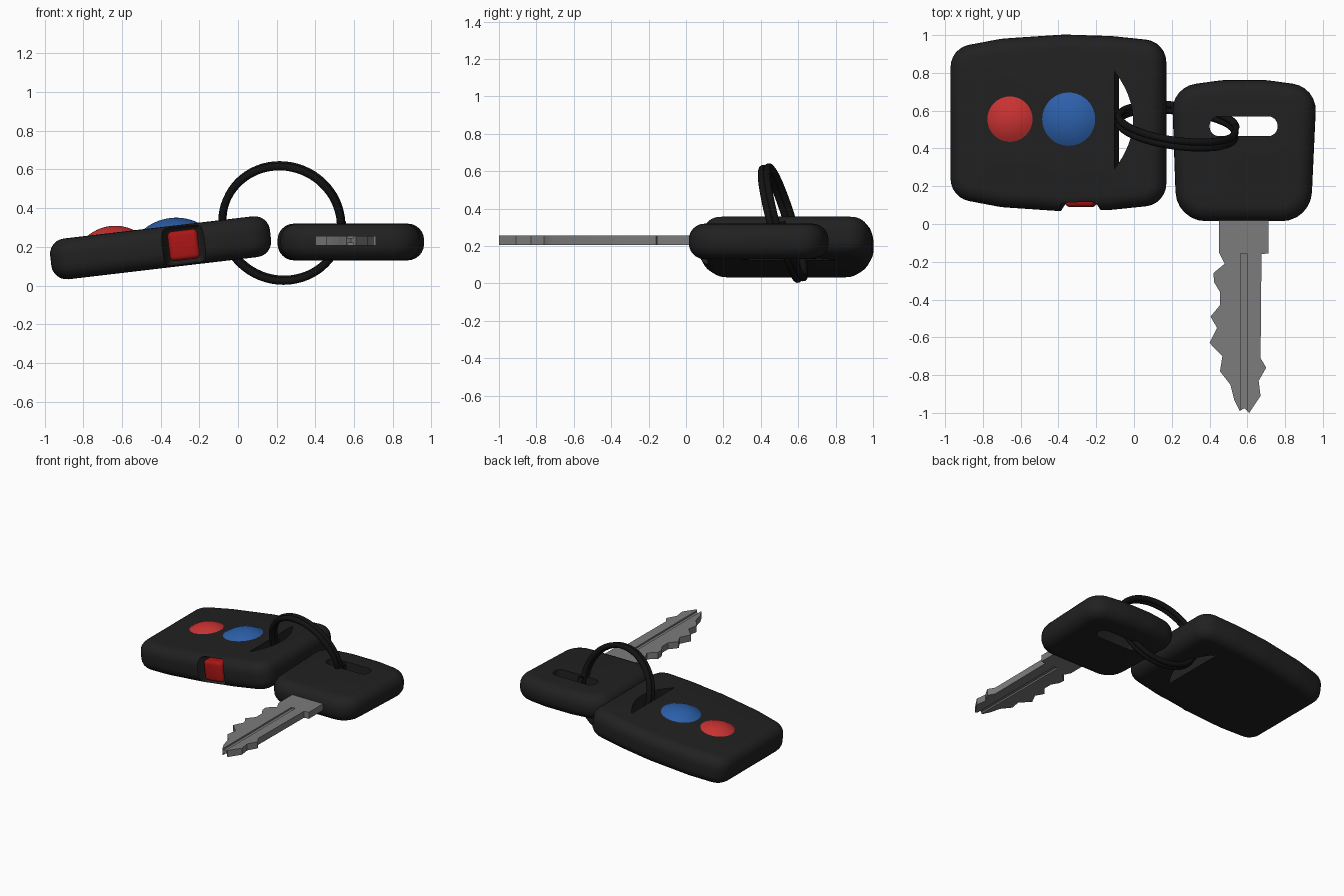
import bpy, bmesh
from math import sin, cos, tan, pi, radians
from mathutils import Matrix, Vector

if "Cube" in bpy.data.objects:
    bpy.data.objects.remove(bpy.data.objects["Cube"])


def material(name, rgb):
    m = bpy.data.materials.new(name)
    m.diffuse_color = (*rgb, 1)
    m.use_nodes = True
    m.node_tree.nodes["Principled BSDF"].inputs["Base Color"].default_value = m.diffuse_color
    return m


BLACK = material("black_plastic", (0.015, 0.015, 0.015))
RING = material("black_metal", (0.006, 0.006, 0.006))
RED = material("red_button", (0.58, 0.032, 0.032))
DARK_RED = material("dark_red_button", (0.40, 0.008, 0.008))
BLUE = material("blue_button", (0.025, 0.115, 0.40))
STEEL = material("steel", (0.2, 0.2, 0.2))


def finish(name, bm, mat=None, matrix=Matrix()):
    bmesh.ops.recalc_face_normals(bm, faces=bm.faces[:])
    me = bpy.data.meshes.new(name)
    bm.to_mesh(me)
    bm.free()
    ob = bpy.data.objects.new(name, me)
    bpy.context.collection.objects.link(ob)
    ob.matrix_world = matrix
    if mat:
        me.materials.append(mat)
    return ob


def fillet(corners, n=6):
    """Round each (x, y, radius) corner of an outline."""
    out = []
    for i, (x, y, r) in enumerate(corners):
        p = Vector((x, y))
        a = (Vector(corners[i - 1][:2]) - p).normalized()
        b = (Vector(corners[(i + 1) % len(corners)][:2]) - p).normalized()
        half = a.angle(b) / 2
        d = r / tan(half)
        centre = p + (a + b).normalized() * (r / sin(half))
        s, e = p + a * d - centre, p + b * d - centre
        for k in range(n + 1):
            w = s.angle(e)
            v = (s * sin(w * (1 - k / n)) + e * sin(w * k / n)) / sin(w)
            out.append(centre + v)
    return out


def slab(name, outline, z0, z1, mat=None, matrix=Matrix()):
    bm = bmesh.new()
    face = bm.faces.new([bm.verts.new((p[0], p[1], z0)) for p in outline])
    # keep the starting face so the slab is closed
    top = [bm.verts.new((p[0], p[1], z1)) for p in outline]
    low = list(face.verts)
    bm.faces.new(top)
    for k in range(len(top)):
        j = (k + 1) % len(top)
        bm.faces.new((low[k], low[j], top[j], top[k]))
    return finish(name, bm, mat, matrix)


def box(name, x, y, z, mat=None, matrix=Matrix()):
    return slab(name, [(x[0], y[0]), (x[1], y[0]), (x[1], y[1]), (x[0], y[1])],
                z[0], z[1], mat, matrix)


def complete(ob, bevel=0, cutters=(), segments=6):
    """Round the rim, cut the openings, then smooth."""
    bpy.context.view_layer.update()
    bpy.ops.object.select_all(action='DESELECT')
    bpy.context.view_layer.objects.active = ob
    ob.select_set(True)
    if bevel:
        m = ob.modifiers.new("round", 'BEVEL')
        m.width, m.segments = bevel, segments
        m.limit_method, m.angle_limit = 'ANGLE', radians(60)
        bpy.ops.object.modifier_apply(modifier=m.name)
    for c in cutters:
        m = ob.modifiers.new("cut", 'BOOLEAN')
        m.operation, m.solver, m.object = 'DIFFERENCE', 'EXACT', c
        bpy.ops.object.modifier_apply(modifier=m.name)
        bpy.data.objects.remove(c)
    bpy.ops.object.shade_smooth_by_angle(angle=radians(35))


# Remote fob, built flat and then tilted
FOB = Matrix.Translation((-0.4, 0.535, 0.195)) @ Matrix.Rotation(radians(-6.7), 4, 'Y')
upper = [(-0.572, 0.395, 0.12), (-0.3, 0.446, 0.5), (0.03, 0.468, 0.6),
         (0.28, 0.46, 0.5), (0.572, 0.43, 0.12)]
lower = [(x, -y, r) for x, y, r in reversed(upper)]
fob = slab("remote_fob", fillet(upper + lower), -0.106, 0.106, BLACK, FOB)

# D-shaped ring slot in the fob
arc = [(0.31 + 0.1 * (1 - s * s), 0.015 + 0.26 * s)
       for s in [k / 8 - 1 for k in range(17)]]
fob_slot = slab("fob_slot_cutter", arc, -0.3, 0.3, None, FOB)

# Tapered recess for the side button
bm = bmesh.new()
loops = [[bm.verts.new((0.12 + sx * w, y, sz * h))
          for sx, sz in ((-1, -1), (1, -1), (1, 1), (-1, 1))]
         for y, w, h in ((-0.50, 0.125, 0.12), (-0.375, 0.075, 0.085))]
bm.faces.new(loops[0])
bm.faces.new(loops[1])
for k in range(4):
    j = (k + 1) % 4
    bm.faces.new((loops[0][k], loops[0][j], loops[1][j], loops[1][k]))
recess = finish("recess_cutter", bm, None, FOB)
bv = recess.modifiers.new("round", 'BEVEL')
bv.width, bv.segments = 0.02, 3
complete(fob, 0.08, [fob_slot, recess])

# Side button
side = box("side_button", (0.042, 0.198), (-0.445, -0.34), (-0.077, 0.077), DARK_RED, FOB)
complete(side, 0.025, segments=4)


# Domed top buttons
def dome(name, x, r, h, mat):
    bm = bmesh.new()
    R = (r * r + h * h) / (2 * h)
    pts = [(r, 0.09)]
    for k in range(8):
        q = r * (1 - k / 7)
        pts.append((q, 0.105 + h - R + (R * R - q * q) ** 0.5))
    vs = [bm.verts.new((q, 0, z)) for q, z in pts]
    es = [bm.edges.new(p) for p in zip(vs, vs[1:])]
    bmesh.ops.spin(bm, geom=vs + es, cent=(0, 0, 0), axis=(0, 0, 1),
                   angle=2 * pi, steps=40)
    bmesh.ops.remove_doubles(bm, verts=bm.verts[:], dist=1e-5)
    complete(finish(name, bm, mat, FOB @ Matrix.Translation((x, 0.02, 0))))


dome("red_top_button", -0.246, 0.122, 0.037, RED)
dome("blue_top_button", 0.067, 0.143, 0.042, BLUE)

# Key head with its slot
head = slab("key_head", fillet([
    (0.2, 0.725, 0.14), (0.47, 0.762, 0.4), (0.7, 0.762, 0.4),
    (0.968, 0.725, 0.14), (0.935, 0.015, 0.16), (0.225, 0.015, 0.16)]),
    0.13, 0.32, BLACK)
head_slot = slab("head_slot_cutter", fillet([
    (0.4, 0.465, 0.05), (0.76, 0.465, 0.05), (0.76, 0.57, 0.05), (0.4, 0.57, 0.05)]),
    0, 0.5)
complete(head, 0.085, [head_slot])

# Toothed blade with a groove on both faces
teeth = [(0.45, 0.1), (0.45, -0.15), (0.48, -0.21), (0.42, -0.26), (0.425, -0.31),
         (0.455, -0.36), (0.455, -0.43), (0.405, -0.49), (0.44, -0.55), (0.4, -0.63),
         (0.468, -0.7), (0.455, -0.78), (0.51, -0.85), (0.53, -0.93), (0.56, -0.99),
         (0.585, -0.975), (0.61, -1.0), (0.67, -0.91), (0.66, -0.83), (0.7, -0.76),
         (0.67, -0.71), (0.675, -0.16), (0.713, -0.155), (0.713, 0.1)]
blade = slab("key_blade", teeth, 0.207, 0.257, STEEL)
grooves = [box("groove_cutter", (0.565, 0.597), (-1.1, -0.155), z)
           for z in ((0.245, 0.3), (0.15, 0.219))]
complete(blade, 0, grooves)

# Split ring: two turns of wire
curve = bpy.data.curves.new("key_ring", 'CURVE')
curve.dimensions = '3D'
curve.bevel_depth, curve.bevel_resolution, curve.use_fill_caps = 0.02, 3, True
spline = curve.splines.new('POLY')
N = 128
spline.points.add(N)
for k, p in enumerate(spline.points):
    t = 4 * pi * k / N
    p.co = (0.31 * cos(t), 0.06 * (k / N - 0.5), 0.31 * sin(t), 1)
ring = bpy.data.objects.new("key_ring", curve)
bpy.context.collection.objects.link(ring)
ring.matrix_world = (Matrix.Translation((0.227, 0.52, 0.323))
                     @ Matrix.Rotation(radians(-7), 4, 'Z')
                     @ Matrix.Rotation(radians(16), 4, 'X'))
curve.materials.append(RING)
bpy.context.view_layer.update()
bpy.ops.object.select_all(action='DESELECT')
ring.select_set(True)
bpy.context.view_layer.objects.active = ring
bpy.ops.object.convert(target='MESH')
bpy.ops.object.shade_smooth_by_angle(angle=radians(40))
